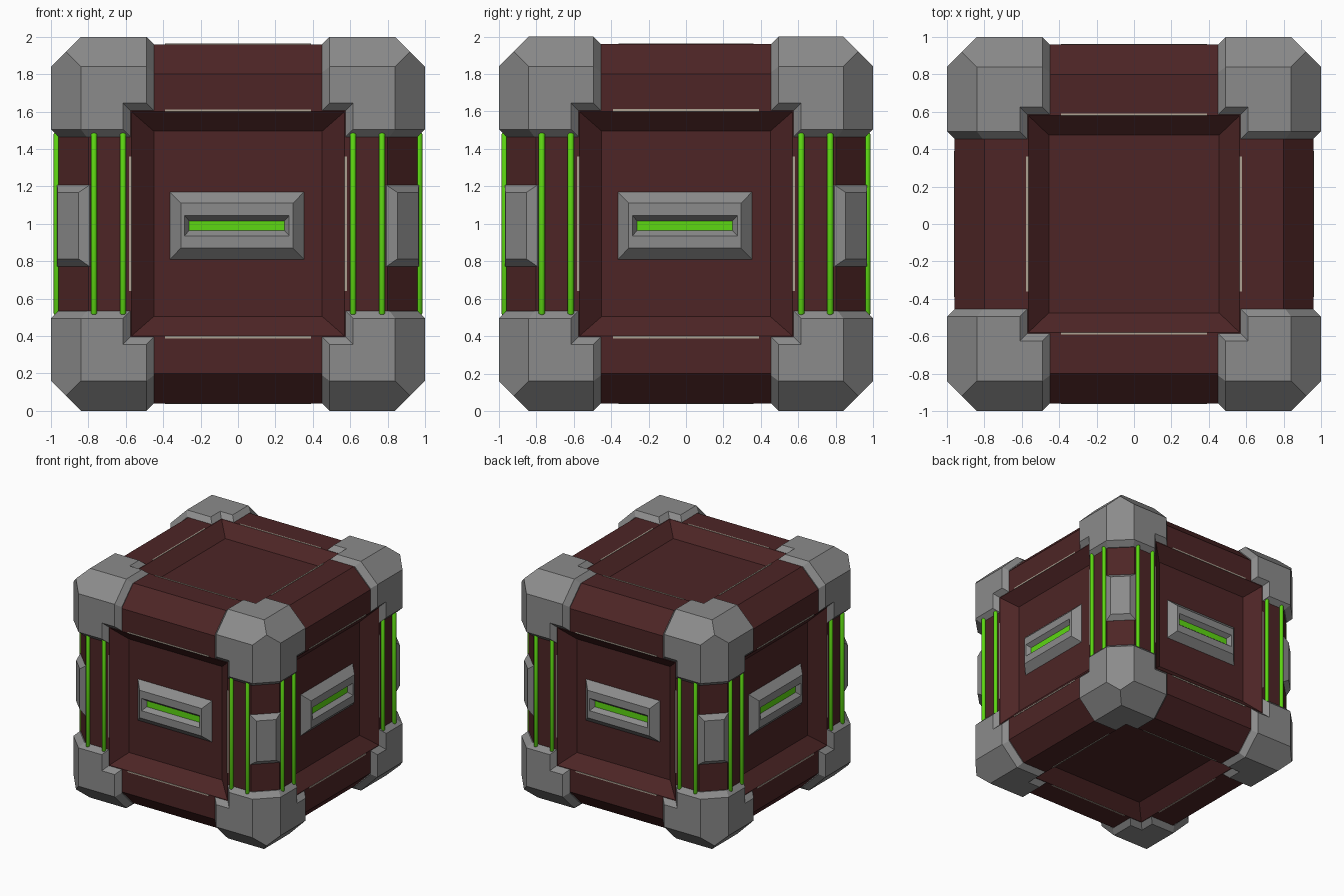
import bpy, bmesh, math
from mathutils import Matrix, Vector

if "Cube" in bpy.data.objects:
    bpy.data.objects.remove(bpy.data.objects["Cube"])


def material(name, rgb):
    m = bpy.data.materials.new(name)
    m.diffuse_color = (*rgb, 1)
    m.use_nodes = True
    m.node_tree.nodes["Principled BSDF"].inputs["Base Color"].default_value = m.diffuse_color
    return m


RED = material("dark red", (0.075, 0.0185, 0.019))
GREY = material("metal grey", (0.26, 0.26, 0.26))
GREEN = material("glowing green", (0.11, 0.68, 0.006))
WORN = material("worn beige", (0.42, 0.36, 0.29))
UP = Matrix.Translation((0, 0, 1))          # model centre
SIDES = [Matrix.Rotation(math.radians(90 * i), 4, 'Z') @
         Matrix.Rotation(math.radians(90), 4, 'X') for i in range(4)]
CAPS = [Matrix.Identity(4), Matrix.Rotation(math.pi, 4, 'X')]


def finish(bm, name, *mats):
    bmesh.ops.recalc_face_normals(bm, faces=bm.faces[:])
    me = bpy.data.meshes.new(name)
    bm.to_mesh(me)
    bm.free()
    for m in mats:
        me.materials.append(m)
    ob = bpy.data.objects.new(name, me)
    ob.matrix_world = UP
    bpy.context.collection.objects.link(ob)
    return ob


def loft(bm, rings, mat):
    """Rectangular rings (half width, half height, out) skinned and capped; last cap gets slot 1."""
    loops = [[bm.verts.new(mat @ Vector((sx * u, sy * v, w)))
              for sx, sy in ((-1, -1), (1, -1), (1, 1), (-1, 1))] for u, v, w in rings]
    for a, b in zip(loops, loops[1:]):
        for i in range(4):
            j = (i + 1) % 4
            bm.faces.new((a[i], a[j], b[j], b[i]))
    bm.faces.new(loops[0][::-1])
    return bm.faces.new(loops[-1])


def clip(bm, normal, d):
    n = Vector(normal)
    r = bmesh.ops.bisect_plane(bm, geom=bm.verts[:] + bm.edges[:] + bm.faces[:],
                               plane_co=n * (d / n.length_squared), plane_no=n, clear_outer=True)
    edges = [e for e in r["geom_cut"] if isinstance(e, bmesh.types.BMEdge)]
    if edges:
        bmesh.ops.holes_fill(bm, edges=edges, sides=0)


def box(bm, lo, hi):
    r = bmesh.ops.create_cube(bm, size=1)
    lo, hi = Vector(lo), Vector(hi)
    for v in r["verts"]:
        v.co = Vector((lo[i] + (v.co[i] + 0.5) * (hi[i] - lo[i]) for i in range(3)))


def cut(ob, cutter):
    mod = ob.modifiers.new("cut", 'BOOLEAN')
    mod.operation, mod.solver, mod.object = 'DIFFERENCE', 'EXACT', cutter
    bpy.context.view_layer.update()
    me = bpy.data.meshes.new_from_object(ob.evaluated_get(bpy.context.evaluated_depsgraph_get()))
    ob.modifiers.clear()
    ob.data = me
    bpy.data.objects.remove(cutter)


# crate body with chamfered edges
bm = bmesh.new()
box(bm, (-0.96,) * 3, (0.96,) * 3)
for a in (-1, 1):
    for b in (-1, 1):
        for n in ((a, b, 0), (a, 0, b), (0, a, b)):
            clip(bm, n, 1.76)
body = finish(bm, "crate_body", RED)

# recessed panels on all six faces
bm = bmesh.new()
for m in SIDES:
    loft(bm, [(0.45, 0.495, 0.86), (0.57, 0.60, 0.96), (0.61, 0.64, 1.0)], m)
for m in CAPS:
    loft(bm, [(0.455, 0.475, 0.86), (0.565, 0.58, 0.96), (0.605, 0.62, 1.0)], m)
cut(body, finish(bm, "panel_cutter", RED))

# one corner guard: chamfered block with sloping lips, mirrored to eight
bm = bmesh.new()
low = (0.45, 0.455, 0.465)
box(bm, low, (1, 1, 1))
for n in ((1, 1, 0), (1, 0, 1), (0, 1, 1)):
    clip(bm, n, 1.84)
for a in range(3):
    others = [i for i in range(3) if i != a]
    for b in others:
        n = [0, 0, 0]
        n[a], n[b] = -1, 1
        clip(bm, n, 0.96 - low[a])
    n = [1, 1, 1]
    n[a] = -1.75
    clip(bm, n, 1.77 - 1.75 * low[a])
corner = finish(bm, "corner_guards", GREY)

# notch of the corner guard around the panels
bm = bmesh.new()
for m, u, v in ((SIDES[1], 0.575, 0.605), (SIDES[2], 0.575, 0.605), (CAPS[0], 0.57, 0.585)):
    loft(bm, [(u, v, 0.8), (u, v, 0.96), (u + 0.08, v + 0.08, 1.04)], m)
cut(corner, finish(bm, "notch_cutter", GREY))
mir = corner.modifiers.new("mirror", 'MIRROR')
mir.use_axis = (True, True, True)
mir.use_mirror_merge = False

# badge with a glowing slot on each side panel
bm = bmesh.new()
for m in SIDES:
    f = loft(bm, [(0.36, 0.18, 0.85), (0.358, 0.18, 0.86), (0.30, 0.12, 0.92),
                  (0.28, 0.054, 0.92), (0.255, 0.026, 0.885)],
             m @ Matrix.Translation((-0.006, -0.01, 0)))
    f.material_index = 1
finish(bm, "side_badges", GREY, GREEN)

# clamp block on each upright chamfered edge
bm = bmesh.new()
for m in SIDES:
    loft(bm, [(0.122, 0.217, 1.22), (0.122, 0.217, 1.245), (0.08, 0.178, 1.285)],
         Matrix.Rotation(math.radians(45), 4, 'Z') @ m @ Matrix.Translation((0, -0.01, 0)))
finish(bm, "edge_clamps", GREY)

# upright glowing tubes, two beside every upright edge
bm = bmesh.new()
for m in SIDES:
    for x in (-0.77, -0.615, 0.615, 0.77):
        r = bmesh.ops.create_uvsphere(bm, u_segments=10, v_segments=7, radius=0.018)
        for v in r["verts"]:
            c = v.co.copy()
            up = c.z + math.copysign(0.474, c.z)
            v.co = m @ Vector((x + c.x, up, 0.968 + c.y))
for f in bm.faces:
    f.smooth = True
finish(bm, "glow_tubes", GREEN)

# worn paint strips along the panel rims
bm = bmesh.new()
for m, u, v, is_side in [(s, 0.57, 0.60, True) for s in SIDES] + [(c, 0.565, 0.58, False) for c in CAPS]:
    for s in (-1, 1):
        for hu, hv, x, y in ((0.39, 0.006, 0, s * (v + 0.006)), (0.006, 0.36, s * (u + 0.006), 0)):
            loft(bm, [(hu, hv, 0.957), (hu, hv, 0.963)], m @ Matrix.Translation((x, y, 0)))
finish(bm, "worn_rims", WORN)
